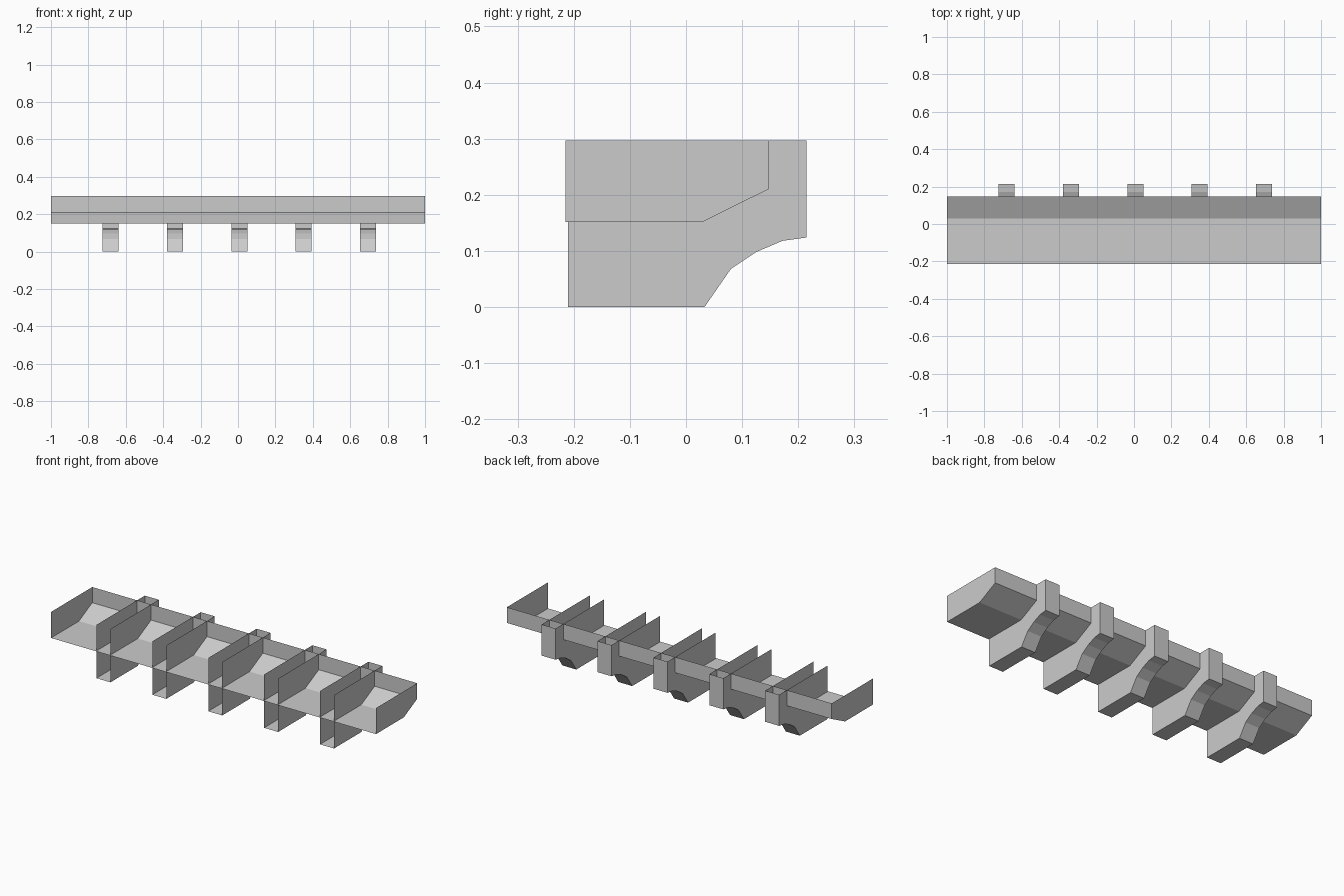
import bpy
import bmesh

cube = bpy.data.objects.get("Cube")
if cube:
    bpy.data.objects.remove(cube)

grey = bpy.data.materials.new("plain_grey")
grey.use_nodes = True
COLOUR = (0.6, 0.6, 0.6, 1)
grey.diffuse_color = COLOUR
grey.node_tree.nodes["Principled BSDF"].inputs["Base Color"].default_value = COLOUR


def open_shell(name, profile, x_centre, width):
    """Sheet folded along a (y, z) profile and closed by two end plates; front and top stay open."""
    bm = bmesh.new()
    ends = [[bm.verts.new((x_centre + side * width / 2, y, z)) for y, z in profile]
            for side in (-1, 1)]
    left, right = ends
    for i in range(len(profile) - 2):
        bm.faces.new((left[i], left[i + 1], right[i + 1], right[i]))
    bm.faces.new(left[::-1])
    bm.faces.new(right)
    bmesh.ops.recalc_face_normals(bm, faces=bm.faces)
    mesh = bpy.data.meshes.new(name)
    bm.to_mesh(mesh)
    bm.free()
    mesh.materials.append(grey)
    obj = bpy.data.objects.new(name, mesh)
    bpy.context.collection.objects.link(obj)
    return obj


TOP = 0.297

# Long trough: floor, sloped panel and back wall
trough = [(-0.215, 0.152), (0.03, 0.152), (0.147, 0.21), (0.147, TOP), (-0.215, TOP)]
open_shell("trough", trough, 0, 2)

# Five brackets with a curved underside, evenly spaced
bracket = [(-0.21, 0), (0.033, 0), (0.08, 0.068), (0.125, 0.098), (0.172, 0.118),
           (0.215, 0.124), (0.215, TOP), (-0.21, TOP)]
for n in range(5):
    open_shell(f"bracket_{n + 1}", bracket, 0.007 + (n - 2) * 0.344, 0.086)
